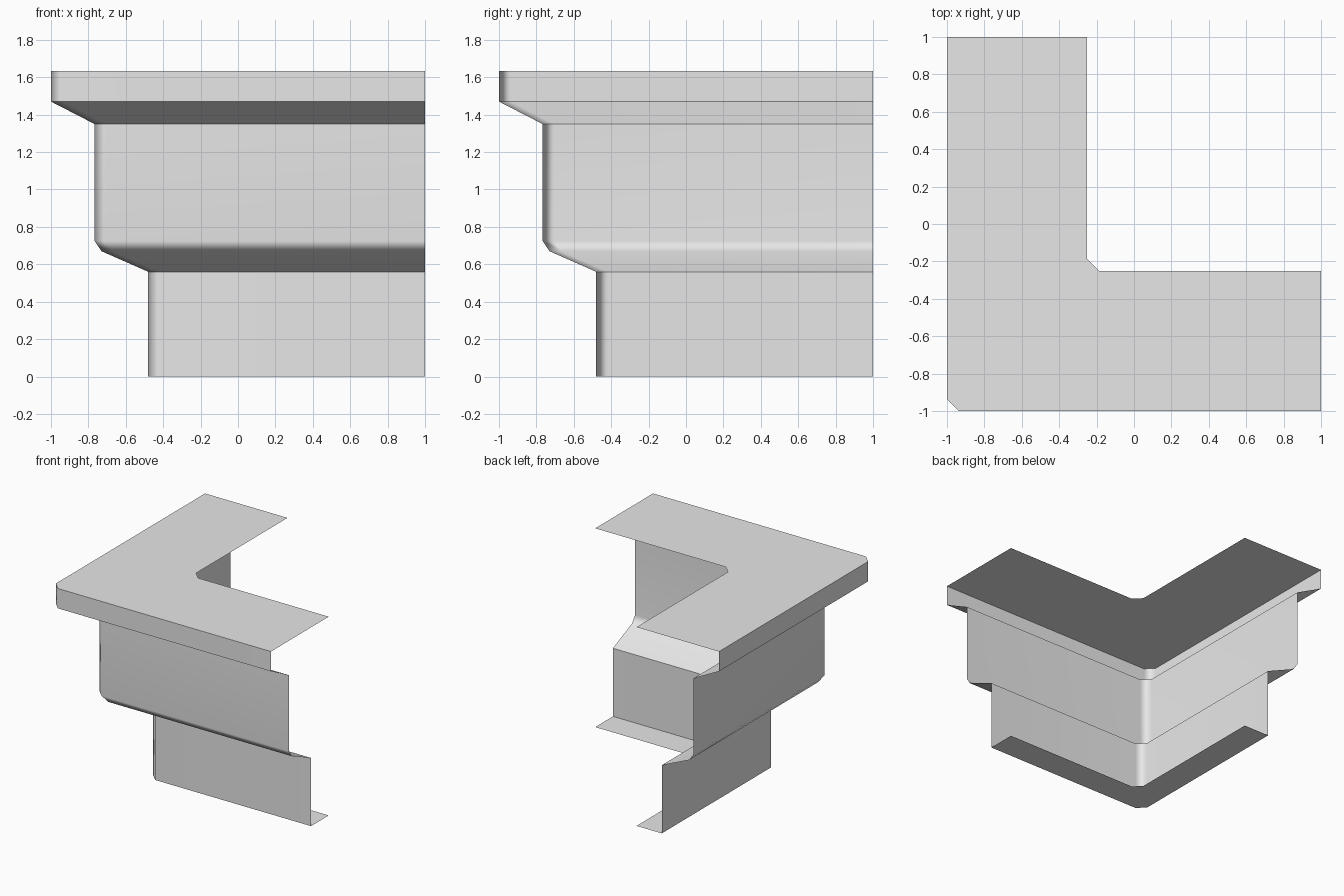
import bpy
import bmesh
import math

cube = bpy.data.objects.get("Cube")
if cube:
    bpy.data.objects.remove(cube, do_unlink=True)

# Single flat grey
grey = bpy.data.materials.new("light grey")
grey.use_nodes = True
colour = (0.8, 0.8, 0.8, 1.0)
grey.diffuse_color = colour
grey.node_tree.nodes["Principled BSDF"].inputs["Base Color"].default_value = colour

CHAMFER = 0.063
END = 1.0

# Cornice section as (offset, height): bottom flange, stepped wall, top flange
profile = [
    (-0.25, 0.0), (-0.48, 0.0), (-0.48, 0.56),
    (-0.73, 0.67), (-0.767, 0.725), (-0.767, 1.35),
    (-1.0, 1.47), (-1.0, 1.633), (-0.25, 1.633),
]


def corner_path(d):
    """L-shaped run with a chamfered corner at offset d."""
    return [(d, END), (d, d + CHAMFER), (d + CHAMFER, d), (END, d)]


# Sweep the section round the corner as an open sheet
bm = bmesh.new()
rows = [[bm.verts.new((x, y, z)) for x, y in corner_path(d)] for d, z in profile]
for low, high in zip(rows, rows[1:]):
    for i in range(len(low) - 1):
        bm.faces.new((low[i], low[i + 1], high[i + 1], high[i]))

mesh = bpy.data.meshes.new("corner_cornice")
bm.to_mesh(mesh)
bm.free()
mesh.materials.append(grey)
cornice = bpy.data.objects.new("corner_cornice", mesh)
bpy.context.collection.objects.link(cornice)

# Smooth the chamfers, keep the steps sharp and the broad faces flat
bpy.ops.object.select_all(action="DESELECT")
cornice.select_set(True)
bpy.context.view_layer.objects.active = cornice
bpy.ops.object.shade_smooth_by_angle(angle=math.radians(50))
weighted = cornice.modifiers.new("weighted_normals", "WEIGHTED_NORMAL")
weighted.keep_sharp = True
